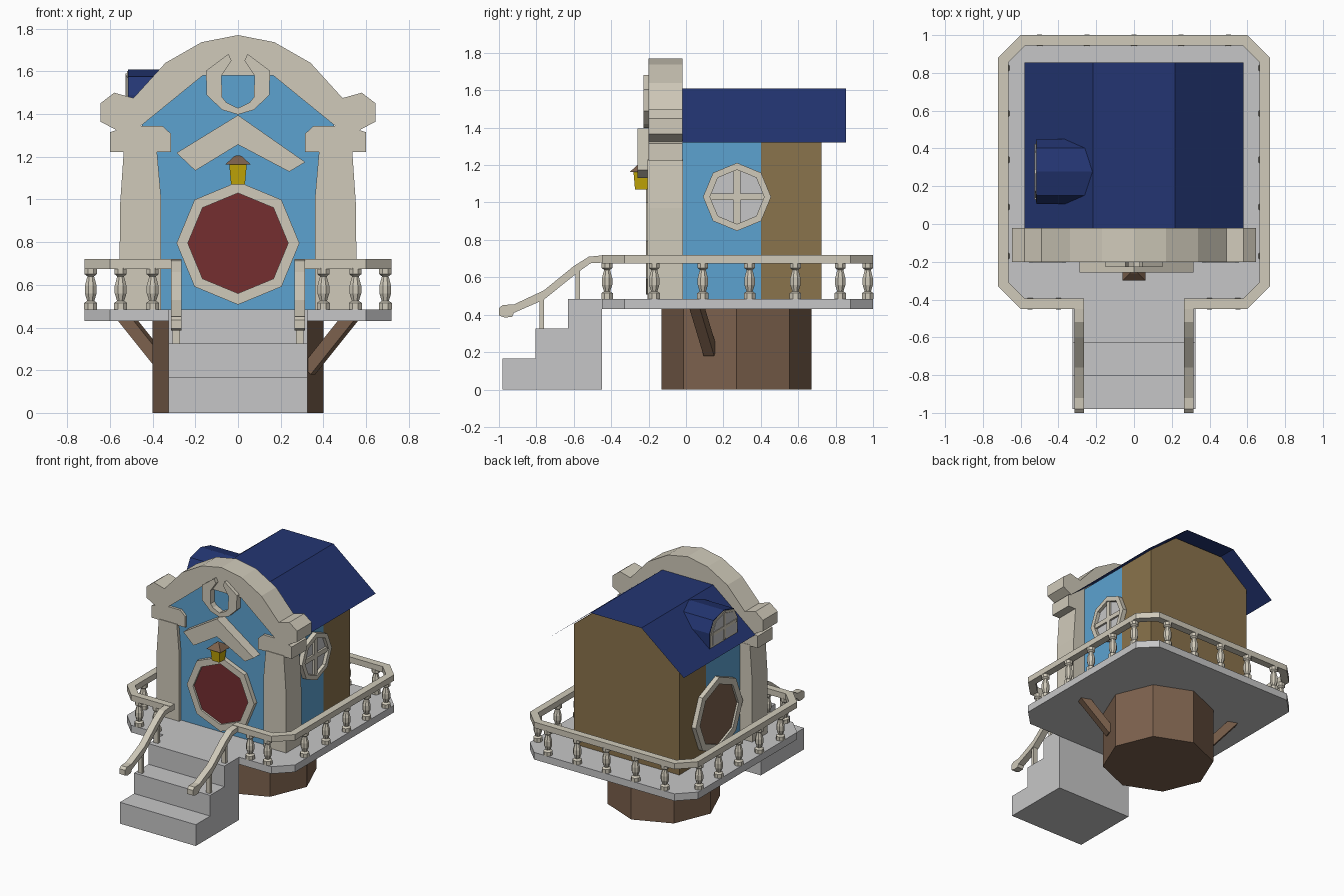
import bpy, bmesh, math
from mathutils import Vector

old = bpy.data.objects.get("Cube")
if old:
    bpy.data.objects.remove(old, do_unlink=True)


def material(name, r, g, b):
    lin = [((c / 255 + 0.055) / 1.055) ** 2.4 for c in (r, g, b)] + [1]
    m = bpy.data.materials.new(name)
    m.use_nodes = True
    m.diffuse_color = lin
    m.node_tree.nodes["Principled BSDF"].inputs["Base Color"].default_value = lin
    return m


CREAM = material("cream plaster", 208, 202, 186)
GREY = material("pale grey stone", 198, 198, 199)
BLUE = material("sky blue wall", 92, 162, 208)
OCHRE = material("ochre wall", 138, 115, 76)
NAVY = material("navy roof", 35, 53, 114)
RED = material("dark red door", 117, 46, 48)
WOOD = material("brown wood", 124, 97, 77)
YELLOW = material("lantern yellow", 196, 168, 8)


def finish(name, bm, *mats):
    bmesh.ops.recalc_face_normals(bm, faces=bm.faces)
    me = bpy.data.meshes.new(name)
    bm.to_mesh(me)
    bm.free()
    for m in mats:
        me.materials.append(m)
    ob = bpy.data.objects.new(name, me)
    bpy.context.collection.objects.link(ob)
    return ob


def place(axis, u, v, d):
    return {"x": (d, u, v), "y": (u, d, v), "z": (u, v, d)}[axis]


def prism_mesh(pts, axis, a, b):
    bm = bmesh.new()
    f = bm.faces.new([bm.verts.new(place(axis, u, v, a)) for u, v in pts])
    ext = bmesh.ops.extrude_face_region(bm, geom=[f], use_keep_orig=True)
    move = Vector(place(axis, 0, 0, b - a))
    bmesh.ops.translate(bm, vec=move, verts=[e for e in ext["geom"] if isinstance(e, bmesh.types.BMVert)])
    return bm


def prism(name, pts, axis, a, b, mat):
    return finish(name, prism_mesh(pts, axis, a, b), mat)


def box(name, x0, x1, y0, y1, z0, z1, mat):
    return prism(name, [(x0, y0), (x1, y0), (x1, y1), (x0, y1)], "z", z0, z1, mat)


def mirrored(half):
    """Closed outline from its right half; points on the axis are not doubled."""
    return half + [(-u, v) for u, v in reversed(half) if abs(u) > 1e-6]


def circle(u, v, r, n=8):
    return [(u + r * math.cos(math.tau * i / n), v + r * math.sin(math.tau * i / n)) for i in range(n)]


def ring(name, axis, u, v, r_out, r_in, a, b, mat):
    bm = bmesh.new()
    loops = [[bm.verts.new(place(axis, p, q, d)) for p, q in circle(u, v, r)]
             for r, d in ((r_out, a), (r_out, b), (r_in, b), (r_in, a))]
    for k in range(4):
        A, B = loops[k], loops[(k + 1) % 4]
        for i in range(8):
            j = (i + 1) % 8
            bm.faces.new((A[i], A[j], B[j], B[i]))
    return finish(name, bm, mat)


def lathe(name, profile, n, loc, mat, turn=0.0):
    bm = bmesh.new()
    loops = [[bm.verts.new((r * math.cos(math.tau * i / n + turn), r * math.sin(math.tau * i / n + turn), z))
              for i in range(n)] for r, z in profile]
    for A, B in zip(loops, loops[1:]):
        for i in range(n):
            j = (i + 1) % n
            bm.faces.new((A[i], A[j], B[j], B[i]))
    bm.faces.new(loops[0])
    bm.faces.new(loops[-1])
    ob = finish(name, bm, mat)
    ob.location = loc
    return ob


# Trunk and its two braces
lathe("trunk", [(0.4, 0), (0.4, 0.44)], 8, (0, 0.27, 0), WOOD)
for s, label in ((1, "left"), (-1, "right")):
    top = Vector((s * 0.53, 0.27 - s * 0.215, 0.45))
    low = Vector((s * 0.33, 0.27 - s * 0.14, 0.2))
    bm = bmesh.new()
    bmesh.ops.create_cube(bm, size=1)
    bmesh.ops.scale(bm, vec=(0.06, 0.06, (top - low).length), verts=bm.verts)
    brace = finish(label + "_brace", bm, WOOD)
    brace.location = (top + low) / 2
    brace.rotation_mode = "QUATERNION"
    brace.rotation_quaternion = (top - low).to_track_quat("Z", "Y")

# Deck, steps and rail
outer = [(0.6, -0.45), (0.72, -0.33), (0.72, 0.88), (0.6, 1.0)]
inner = [(0.577, -0.395), (0.665, -0.307), (0.665, 0.857), (0.577, 0.945)]
prism("deck", mirrored(outer), "z", 0.43, 0.485, GREY)
stair = [(-0.98, 0), (-0.98, 0.165), (-0.805, 0.165), (-0.805, 0.325),
         (-0.63, 0.325), (-0.63, 0.485), (-0.45, 0.485), (-0.45, 0)]
prism("steps", stair, "x", -0.325, 0.325, GREY)
half_out = [(0.265, -0.45)] + outer
half_in = [(0.265, -0.395)] + inner
flip = lambda pts: [(-u, v) for u, v in pts]
prism("deck_rail", half_out + flip(half_out)[::-1] + flip(half_in) + half_in[::-1], "z", 0.675, 0.72, CREAM)

handrail = [(-0.42, 0.72), (-0.52, 0.71), (-0.6, 0.66), (-0.76, 0.53), (-0.92, 0.455), (-0.98, 0.452),
            (-1.0, 0.435), (-1.0, 0.395), (-0.97, 0.385), (-0.93, 0.388), (-0.92, 0.41), (-0.76, 0.48),
            (-0.58, 0.625), (-0.51, 0.675), (-0.42, 0.68)]
for s, label in ((1, "left"), (-1, "right")):
    prism(label + "_handrail", handrail, "x", s * 0.265, s * 0.315, CREAM)
    for y, z0, z1 in ((-0.77, 0.325, 0.5), (-0.58, 0.485, 0.65)):
        box(label + "_handrail_post", s * 0.29 - 0.018, s * 0.29 + 0.018, y - 0.012, y + 0.012, z0, z1, CREAM)

# Balusters share one turned shape
spots = [(s * 0.69, y) for s in (-1, 1) for y in (-0.17, 0.09, 0.34, 0.585, 0.825)]
spots += [(s * x, -0.422) for s in (-1, 1) for x in (0.4, 0.55)]
spots += [(x * 0.25, 0.972) for x in range(-2, 3)]
turned = [(0.033, 0.484), (0.033, 0.515), (0.018, 0.525), (0.03, 0.56), (0.03, 0.595),
          (0.017, 0.64), (0.031, 0.65), (0.031, 0.68)]
first = lathe("baluster", turned, 8, (*spots[0], 0), CREAM, math.pi / 8)
for x, y in spots[1:]:
    copy = first.copy()
    copy.location = (x, y, 0)
    bpy.context.collection.objects.link(copy)

# House body: blue at the front, ochre behind
bm = prism_mesh(mirrored([(0.45, 0.48), (0.45, 1.415), (0.215, 1.6)]), "y", -0.18, 0.725)
bmesh.ops.bisect_plane(bm, geom=bm.verts[:] + bm.edges[:] + bm.faces[:], plane_co=(0, 0.4, 0), plane_no=(0, 1, 0))
for f in bm.faces:
    f.material_index = int(f.calc_center_median().y > 0.4)
finish("house_walls", bm, BLUE, OCHRE)

# Thin roof sheet
bm = bmesh.new()
rows = [[bm.verts.new((x, y, z)) for x, z in ((-0.58, 1.32), (-0.217, 1.61), (0.217, 1.61), (0.58, 1.32))]
        for y in (-0.02, 0.855)]
for i in range(3):
    bm.faces.new((rows[0][i], rows[0][i + 1], rows[1][i + 1], rows[1][i]))
finish("roof", bm, NAVY)

# Dormer with its window
hood = [(0.172, 1.37), (0.172, 1.49), (0.125, 1.575), (0, 1.608)]
dormer = [(u + 0.277, v) for u, v in mirrored(hood)]
shrink = lambda k: [(0.277 + (u - 0.277) * k, 1.48 + (v - 1.48) * k) for u, v in dormer]
prism("dormer", dormer, "x", -0.515, -0.2, NAVY)
prism("dormer_window_frame", shrink(0.95), "x", -0.52, -0.514, CREAM)
prism("dormer_window_pane", shrink(0.82), "x", -0.523, -0.516, GREY)
box("dormer_upright_bar", -0.527, -0.516, 0.264, 0.29, 1.385, 1.59, CREAM)
box("dormer_cross_bar", -0.527, -0.516, 0.13, 0.424, 1.465, 1.49, CREAM)

# Front arch and pillars
arch_outer = [(0, 1.77), (0.17, 1.737), (0.34, 1.64), (0.49, 1.475), (0.58, 1.5), (0.645, 1.45),
              (0.645, 1.365), (0.57, 1.325), (0.6, 1.315), (0.6, 1.222)]
arch_inner = [(0.313, 1.222), (0.313, 1.307), (0.355, 1.345), (0.455, 1.345), (0.166, 1.58)]
prism("front_arch", mirrored(arch_outer + arch_inner), "y", -0.2, -0.02, CREAM)
pillar = [(0.36, 0.484), (0.36, 1.0), (0.38, 1.23), (0.535, 1.23), (0.553, 0.97), (0.556, 0.484)]
prism("left_pillar", pillar, "y", -0.205, -0.017, CREAM)
prism("right_pillar", flip(pillar), "y", -0.205, -0.017, CREAM)

# Gable ornaments
chevron = [(0, 1.395), (0.315, 1.175), (0.24, 1.13), (0, 1.257), (-0.2, 1.135), (-0.288, 1.218)]
prism("chevron_moulding", chevron, "y", -0.258, -0.17, CREAM)
shoe_out = [(0.045, 1.682), (0.15, 1.603), (0.147, 1.49), (0.075, 1.42), (0, 1.398)]
shoe_in = [(0, 1.428), (0.055, 1.455), (0.075, 1.48), (0.077, 1.58), (0.03, 1.65)]
shoe = shoe_out + flip(shoe_out[:-1])[::-1] + flip(shoe_in[1:])[::-1] + shoe_in
prism("horseshoe_ornament", shoe, "y", -0.228, -0.17, CREAM)

# Round doors and window
ring("front_door_frame", "y", 0, 0.795, 0.288, 0.235, -0.215, -0.17, CREAM)
prism("front_door", circle(0, 0.795, 0.24), "y", -0.2, -0.17, RED)
ring("side_door_frame", "x", 0.285, 0.795, 0.288, 0.235, -0.485, -0.44, CREAM)
prism("side_door", circle(0.285, 0.795, 0.24), "x", -0.47, -0.44, WOOD)
ring("round_window_frame", "x", 0.273, 1.03, 0.182, 0.145, 0.44, 0.485, CREAM)
prism("round_window_pane", circle(0.273, 1.03, 0.15), "x", 0.44, 0.46, GREY)
box("round_window_upright", 0.45, 0.475, 0.255, 0.291, 0.885, 1.175, CREAM)
box("round_window_crossbar", 0.45, 0.475, 0.128, 0.418, 1.013, 1.048, CREAM)

# Lantern over the door
quarter = math.pi / 4
lathe("lantern_glass", [(0.046, 1.07), (0.058, 1.165)], 4, (0, -0.24, 0), YELLOW, quarter)
lathe("lantern_cap", [(0.085, 1.163), (0.03, 1.2), (0.012, 1.207)], 4, (0, -0.24, 0), WOOD, quarter)
box("lantern_bracket", -0.012, 0.012, -0.24, -0.17, 1.12, 1.14, WOOD)
